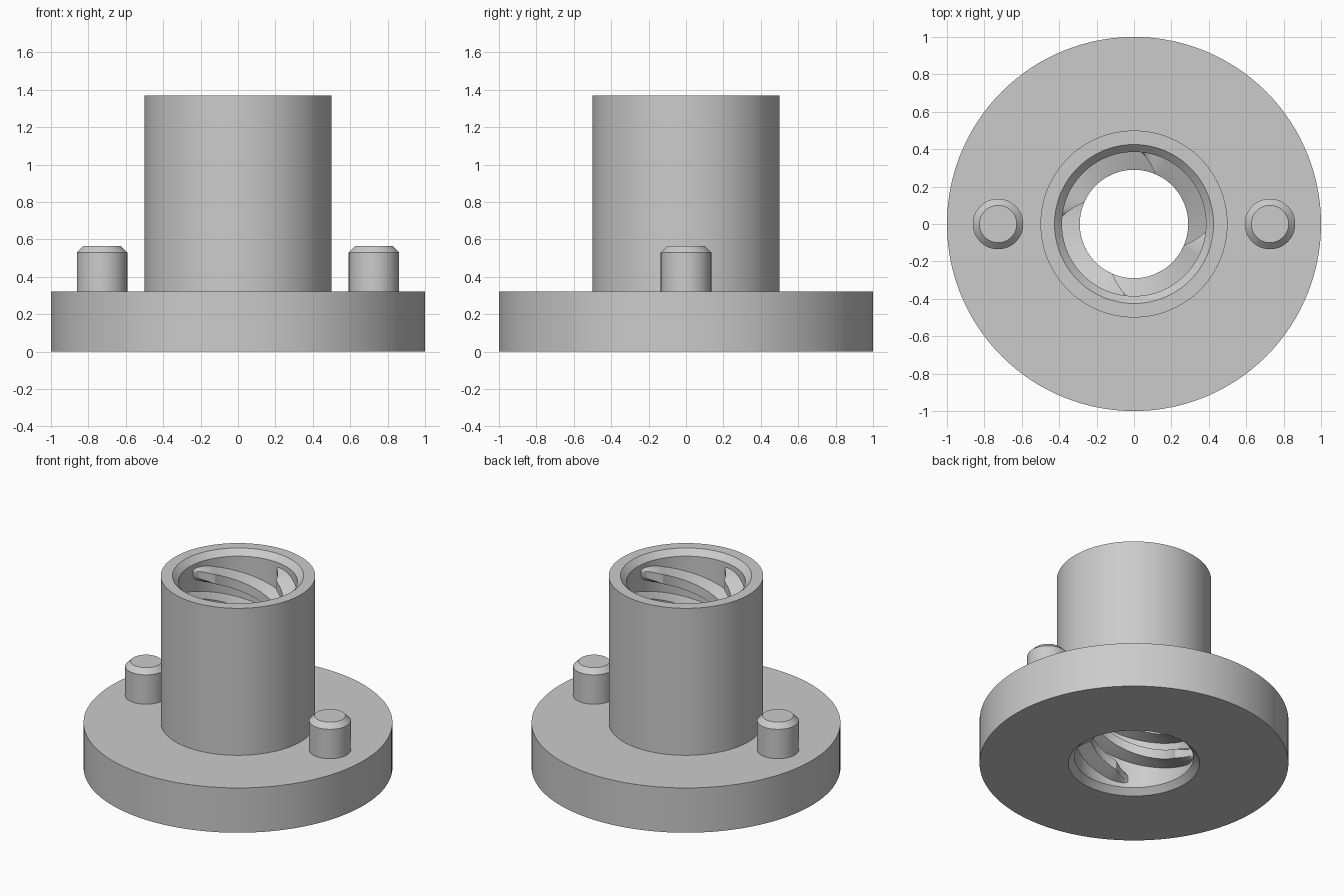
import bpy, bmesh, math

if "Cube" in bpy.data.objects:
    bpy.data.objects.remove(bpy.data.objects["Cube"])

grey = bpy.data.materials.new("plain_grey")
grey.diffuse_color = (0.6, 0.6, 0.6, 1)
grey.use_nodes = True
grey.node_tree.nodes["Principled BSDF"].inputs["Base Color"].default_value = grey.diffuse_color


def finish(name, bm, angle=25):
    bmesh.ops.recalc_face_normals(bm, faces=bm.faces)
    mesh = bpy.data.meshes.new(name)
    bm.to_mesh(mesh)
    bm.free()
    mesh.materials.append(grey)
    ob = bpy.data.objects.new(name, mesh)
    bpy.context.collection.objects.link(ob)
    bpy.ops.object.select_all(action='DESELECT')
    ob.select_set(True)
    bpy.context.view_layer.objects.active = ob
    bpy.ops.object.shade_smooth_by_angle(angle=math.radians(angle))
    return ob


def lathe(name, profile, closed, steps, x=0):
    """Spin an (r, z) profile around the vertical axis through x."""
    bm = bmesh.new()
    vs = [bm.verts.new((r, 0, z)) for r, z in profile]
    es = [bm.edges.new(p) for p in zip(vs, vs[1:])]
    if closed:
        es.append(bm.edges.new((vs[-1], vs[0])))
    bmesh.ops.spin(bm, geom=vs + es, axis=(0, 0, 1), cent=(0, 0, 0),
                   angle=2 * math.pi, steps=steps, use_duplicate=False)
    bmesh.ops.remove_doubles(bm, verts=bm.verts, dist=1e-5)
    bmesh.ops.translate(bm, verts=bm.verts, vec=(x, 0, 0))
    return finish(name, bm)


# Flange and sleeve with a chamfered through bore
H, FLANGE, BORE = 1.37, 0.32, 0.385
lathe("flanged_sleeve", [
    (1, 0), (1, FLANGE), (0.5, FLANGE), (0.5, H), (0.425, H),
    (BORE, H - 0.04), (BORE, 0.04), (0.425, 0)], True, 128)

# Two chamfered locating pins
for side, x in (("left", -0.727), ("right", 0.727)):
    lathe(side + "_pin", [(0, FLANGE - 0.01), (0.135, FLANGE - 0.01),
                          (0.135, 0.53), (0.1, 0.565), (0, 0.565)],
          False, 48, x)


# Four-start right-hand internal thread, fading out at both ends
def thread(name, start, turn=568, z0=0.105, z1=1.265, fade=17, n=190):
    bm = bmesh.new()
    rings = []
    for i in range(n + 1):
        t = i / n
        a = math.radians(start + turn * t)
        z = z0 + (z1 - z0) * t
        f = min(1, min(t, 1 - t) * turn / fade)
        depth = 0.095 * f
        w = 0.45 + 0.55 * math.sqrt(f)
        section = [(BORE + 0.02, -0.062 * w), (BORE, -0.058 * w),
                   (BORE - depth, -0.034 * w), (BORE - depth, 0.034 * w),
                   (BORE, 0.058 * w), (BORE + 0.02, 0.062 * w)]
        rings.append([bm.verts.new((r * math.cos(a), r * math.sin(a), z + dz))
                      for r, dz in section])
    for a, b in zip(rings, rings[1:]):
        for k in range(6):
            m = (k + 1) % 6
            bm.faces.new((a[k], a[m], b[m], b[k]))
    bm.faces.new(rings[0])
    bm.faces.new(rings[-1])
    return finish(name, bm)


for i in range(4):
    thread(f"thread_{i + 1}", 174 - 568 + 90 * i)
